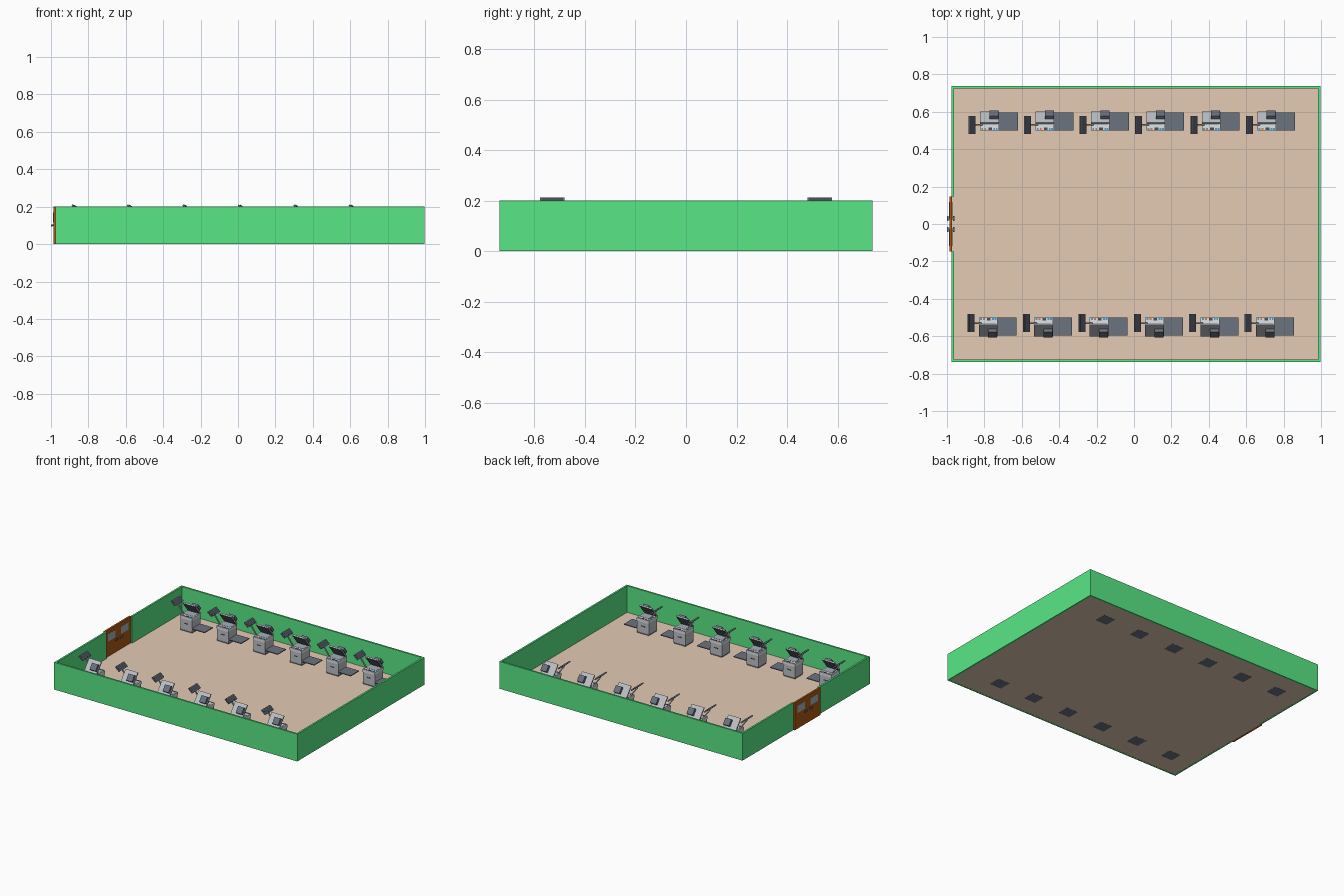
import bpy, bmesh, math
from mathutils import Matrix

if "Cube" in bpy.data.objects:
    bpy.data.objects.remove(bpy.data.objects["Cube"])


def lin(c):
    c /= 255
    return c / 12.92 if c <= 0.04045 else ((c + 0.055) / 1.055) ** 2.4


def mat(name, r, g, b):
    m = bpy.data.materials.new(name)
    m.diffuse_color = (lin(r), lin(g), lin(b), 1)
    m.use_nodes = True
    m.node_tree.nodes["Principled BSDF"].inputs["Base Color"].default_value = m.diffuse_color
    return m


GREEN = mat("wall green", 89, 232, 133)
TAN = mat("floor tan", 228, 203, 180)
BROWN = mat("door brown", 172, 88, 18)
GLASS = mat("window glass", 165, 175, 184)
GREY = mat("body grey", 190, 193, 198)
LIGHT = mat("light grey", 224, 227, 230)
SLATE = mat("slate", 108, 115, 128)
DARK = mat("charcoal", 72, 77, 86)
BLUE = mat("button blue", 60, 165, 225)
ORANGE = mat("button orange", 230, 120, 50)


def box(name, m, c, size, rx=0, ry=0):
    """Box at centre c, turned about x and y (degrees)."""
    M = (Matrix.Translation(c) @ Matrix.Rotation(math.radians(ry), 4, 'Y')
         @ Matrix.Rotation(math.radians(rx), 4, 'X') @ Matrix.Diagonal((*size, 1)))
    bm = bmesh.new()
    bmesh.ops.create_cube(bm, size=1, matrix=M)
    me = bpy.data.meshes.new(name)
    bm.to_mesh(me)
    bm.free()
    me.materials.append(m)
    ob = bpy.data.objects.new(name, me)
    bpy.context.collection.objects.link(ob)
    return ob


def span(name, m, x0, x1, y0, y1, z0, z1):
    return box(name, m, ((x0 + x1) / 2, (y0 + y1) / 2, (z0 + z1) / 2),
               (x1 - x0, y1 - y0, z1 - z0))


# Room shell
X0, X1, Y, H, T = -0.976, 0.998, 0.738, 0.2, 0.013
span("floor", TAN, X0 + 0.001, X1 - 0.001, -Y + 0.001, Y - 0.001, 0.0006, 0.005)
span("front_wall", GREEN, X0, X1, -Y, -Y + T, 0, H)
span("back_wall", GREEN, X0, X1, Y - T, Y, 0, H)
span("right_wall", GREEN, X1 - T, X1, -Y + T, Y - T, 0, H)
for s in (-1, 1):
    a, b = sorted((s * 0.148, s * (Y - T)))
    span("left_wall", GREEN, X0, X0 + T, a, b, 0, H)

# Double door with windows and pull handles
DX = -0.98
for s in (-1, 1):
    box("door_leaf", BROWN, (DX, s * 0.0742, 0.1), (0.014, 0.1475, 0.2))
    box("door_window", GLASS, (DX, s * 0.076, 0.142), (0.017, 0.085, 0.055))
    box("door_handle_spindle", SLATE, (DX, s * 0.03, 0.1), (0.036, 0.01, 0.008))
    for e in (-1, 1):
        box("door_handle", SLATE, (DX + e * 0.016, s * 0.03, 0.1), (0.007, 0.028, 0.011))


def copier(x, s):
    """Copier centred on x; s = 1 back row, -1 mirrored front row."""
    def part(name, m, c, size, rx=0, ry=0):
        box(name, m, (x + c[0], s * c[1], c[2]), size, s * rx, ry)

    # cabinet, drawer and scanner top
    part("base_plinth", SLATE, (0, 0.55, 0.0075), (0.094, 0.09, 0.015))
    part("cabinet", GREY, (0, 0.551, 0.055), (0.096, 0.094, 0.08))
    part("drawer_grip", DARK, (0, 0.503, 0.062), (0.03, 0.003, 0.005))
    part("scanner_unit", LIGHT, (0, 0.55, 0.105), (0.1, 0.1, 0.02))
    part("scan_glass", GLASS, (0, 0.56, 0.1155), (0.084, 0.062, 0.002))
    # control strip
    part("display", DARK, (0.004, 0.509, 0.116), (0.02, 0.012, 0.003))
    for i, m in enumerate((BLUE, ORANGE, BLUE, BLUE)):
        part("button", m, ((-0.038, -0.022, 0.026, 0.039)[i], 0.508, 0.116),
             (0.01, 0.011, 0.003))
    # raised lid, pad underneath and feeder box on its outside
    part("lid", GREY, (0, 0.568, 0.154), (0.1, 0.098, 0.009), -52)
    part("lid_pad", SLATE, (0, 0.5639, 0.1508), (0.096, 0.094, 0.003), -52)
    part("feeder_box", SLATE, (0.024, 0.585, 0.163), (0.048, 0.048, 0.02), -52)
    # output tray on the right
    part("output_tray", SLATE, (0.1, 0.548, 0.038), (0.104, 0.096, 0.006))
    # tilted screen on an arm at the left
    part("screen_arm", GREY, (-0.066, 0.53, 0.152), (0.09, 0.008, 0.007), 0, 53)
    part("screen_frame", SLATE, (-0.092, 0.53, 0.195), (0.042, 0.097, 0.009), 0, 41)
    part("screen_face", DARK, (-0.0888, 0.53, 0.1987), (0.032, 0.086, 0.002), 0, 41)


# Two facing rows of six
for i in range(6):
    copier(-0.773 + i * 0.2965, 1)
    copier(-0.780 + i * 0.2965, -1)
